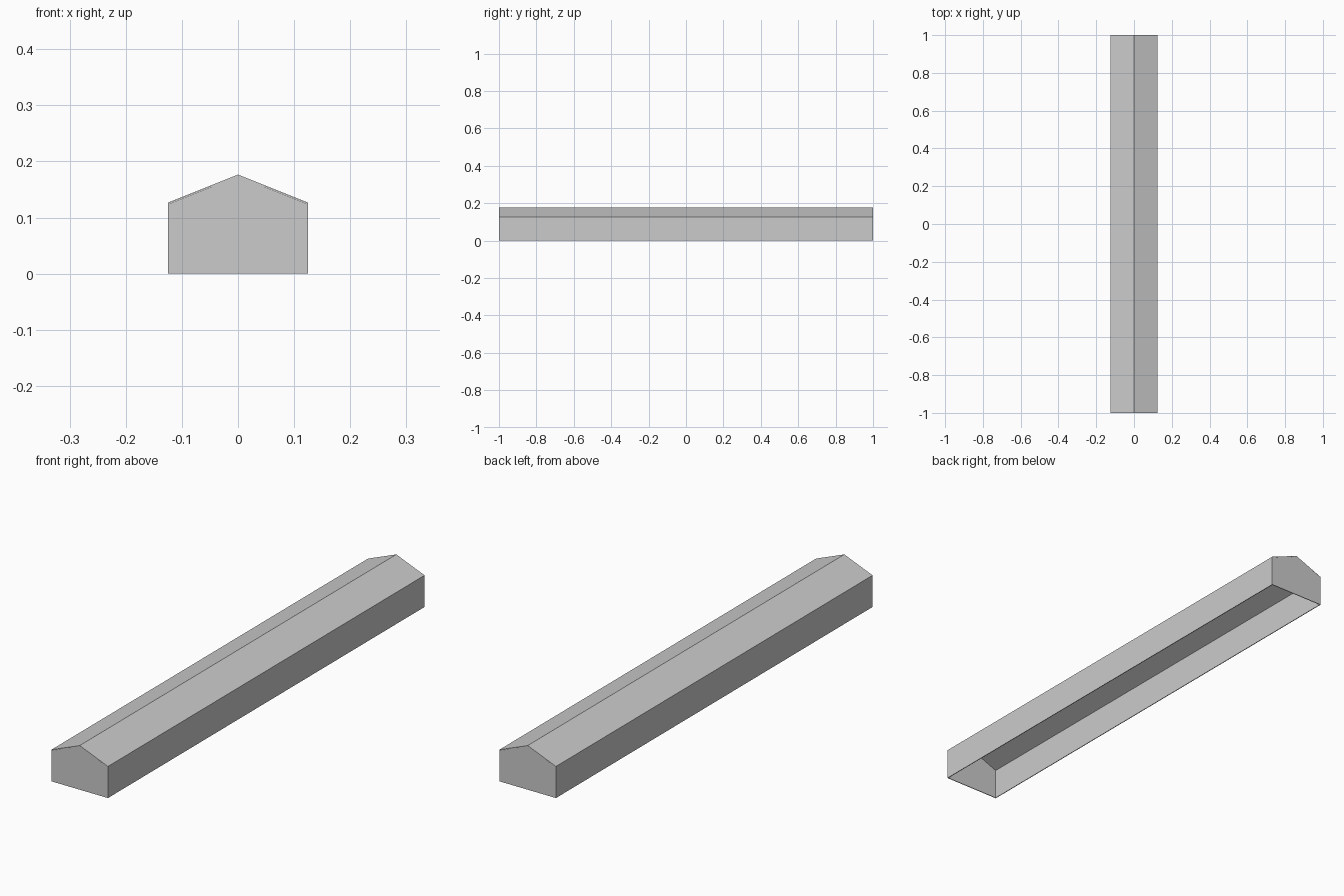
import bpy

if "Cube" in bpy.data.objects:
    bpy.data.objects.remove(bpy.data.objects["Cube"])

BAYS = 16
STEP = 2.0 / BAYS
T = 0.003          # sheet thickness
W = 0.125          # half width
EAVE, RIDGE = 0.1265, 0.1765


def prism(name, profile, y0, y1):
    """Extrude a closed (x, z) profile along y."""
    n = len(profile)
    verts = [(x, y, z) for y in (y0, y1) for x, z in profile]
    faces = [tuple(range(n)), tuple(range(2 * n - 1, n - 1, -1))]
    faces += [(i, i + n, (i + 1) % n + n, (i + 1) % n) for i in range(n)]
    mesh = bpy.data.meshes.new(name)
    mesh.from_pydata(verts, [], faces)
    obj = bpy.data.objects.new(name, mesh)
    bpy.context.collection.objects.link(obj)
    return obj


def repeat_panels(obj):
    """Mirror a panel to the left side and repeat it in every bay."""
    obj.modifiers.new("both_sides", 'MIRROR').use_mirror_merge = False
    arr = obj.modifiers.new("bays", 'ARRAY')
    arr.count = BAYS
    arr.use_relative_offset = False
    arr.use_constant_offset = True
    arr.constant_offset_displace = (0, STEP, 0)


# Side wall panels
wall = prism("wall_panels",
             [(W - T, 0), (W, 0), (W, EAVE - T), (W - T, EAVE - T + 0.001)],
             -1, -1 + STEP)
repeat_panels(wall)

# Sloping roof panels
roof = prism("roof_panels",
             [(0, RIDGE - T), (W, EAVE - T), (W, EAVE), (0, RIDGE)],
             -1, -1 + STEP)
repeat_panels(roof)

# Gable end walls, set inside the sheeting
gable = [(-W + T, 0), (W - T, 0), (W - T, EAVE - T + 0.001),
         (0, RIDGE - T), (-W + T, EAVE - T + 0.001)]
prism("front_gable", gable, -1, -1 + T)
prism("back_gable", gable, 1 - T, 1)
